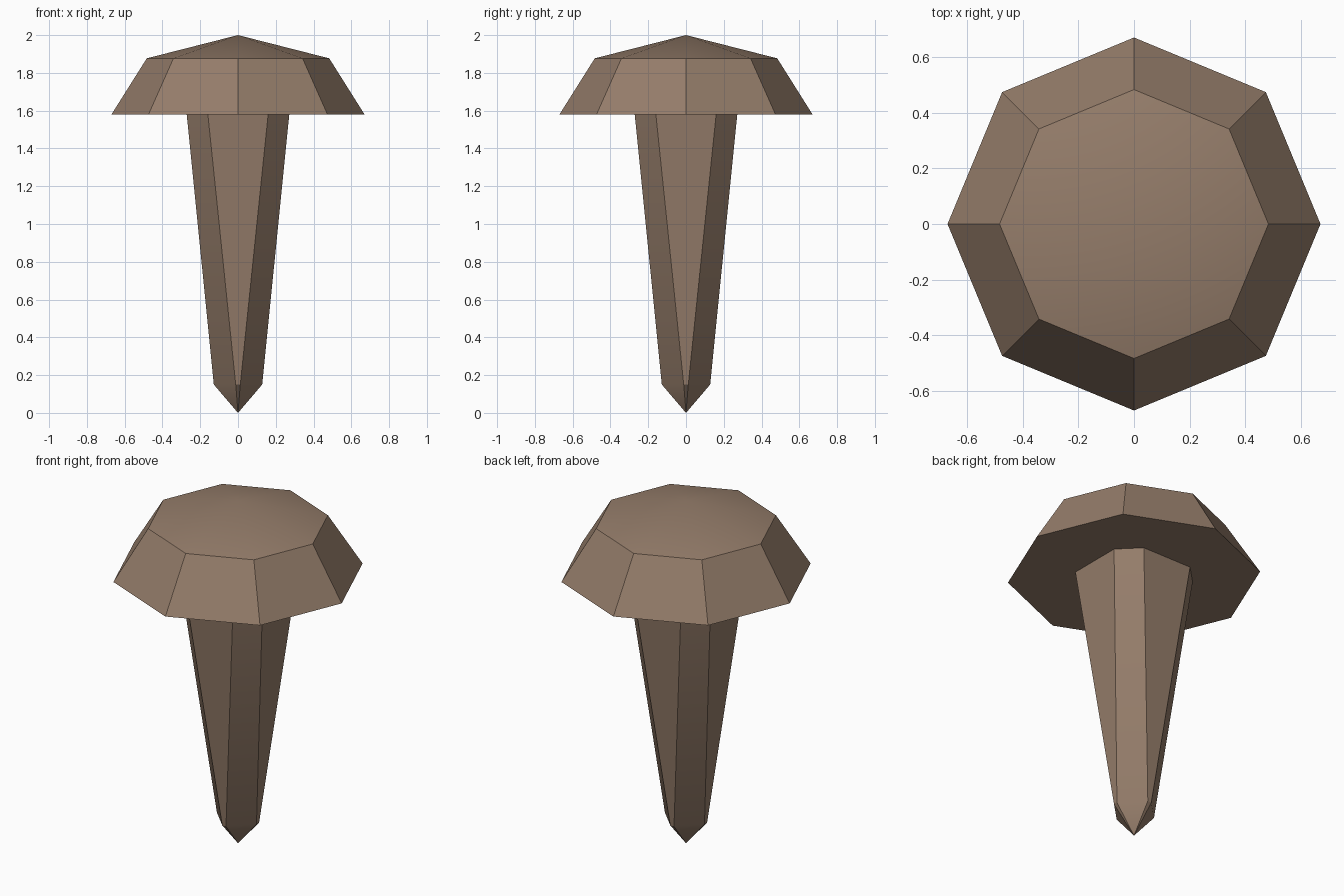
import bpy
import bmesh
from math import cos, sin, pi, radians

cube = bpy.data.objects.get("Cube")
if cube:
    bpy.data.objects.remove(cube, do_unlink=True)

# Single warm brown metal
brown = bpy.data.materials.new("warm_brown")
brown.use_nodes = True
colour = (0.30, 0.205, 0.145, 1)
brown.diffuse_color = colour
brown.node_tree.nodes["Principled BSDF"].inputs["Base Color"].default_value = colour


def octagon(radius):
    return [(radius * cos(i * pi / 4), radius * sin(i * pi / 4)) for i in range(8)]


def chamfered_square(half, flat):
    """Square of the given half width whose sides keep a flat of half width flat."""
    points = []
    for dx, dy in ((1, 0), (0, 1), (-1, 0), (0, -1)):
        for side in (-flat, flat):
            points.append((dx * half - dy * side, dy * half + dx * side))
    return points


def loft(name, sections, start_tip=None, end_tip=None):
    """Skin stacked (outline, z) sections; each end is a point or a flat lid."""
    bm = bmesh.new()
    rings = [[bm.verts.new((x, y, z)) for x, y in pts] for pts, z in sections]
    for low, high in zip(rings, rings[1:]):
        for i in range(len(low)):
            j = (i + 1) % len(low)
            bm.faces.new((low[i], low[j], high[j], high[i]))
    for ring, tip in ((rings[0], start_tip), (rings[-1], end_tip)):
        if tip is None:
            bm.faces.new(ring)
        else:
            apex = bm.verts.new((0, 0, tip))
            for i in range(len(ring)):
                bm.faces.new((ring[i], ring[(i + 1) % len(ring)], apex))
    bmesh.ops.recalc_face_normals(bm, faces=bm.faces)
    mesh = bpy.data.meshes.new(name)
    bm.to_mesh(mesh)
    bm.free()
    mesh.materials.append(brown)
    obj = bpy.data.objects.new(name, mesh)
    bpy.context.collection.objects.link(obj)
    bpy.ops.object.select_all(action="DESELECT")
    obj.select_set(True)
    bpy.context.view_layer.objects.active = obj
    bpy.ops.object.shade_smooth_by_angle(angle=radians(30))
    return obj


# Eight-sided head with a shallow peak
loft("nail_head", [(octagon(0.67), 1.58), (octagon(0.483), 1.877)], end_tip=2.0)

# Tapered shaft with chamfered corners, ending in a point
loft("nail_shaft",
     [(chamfered_square(0.128, 0.012), 0.15), (chamfered_square(0.272, 0.16), 1.585)],
     start_tip=0.0)
